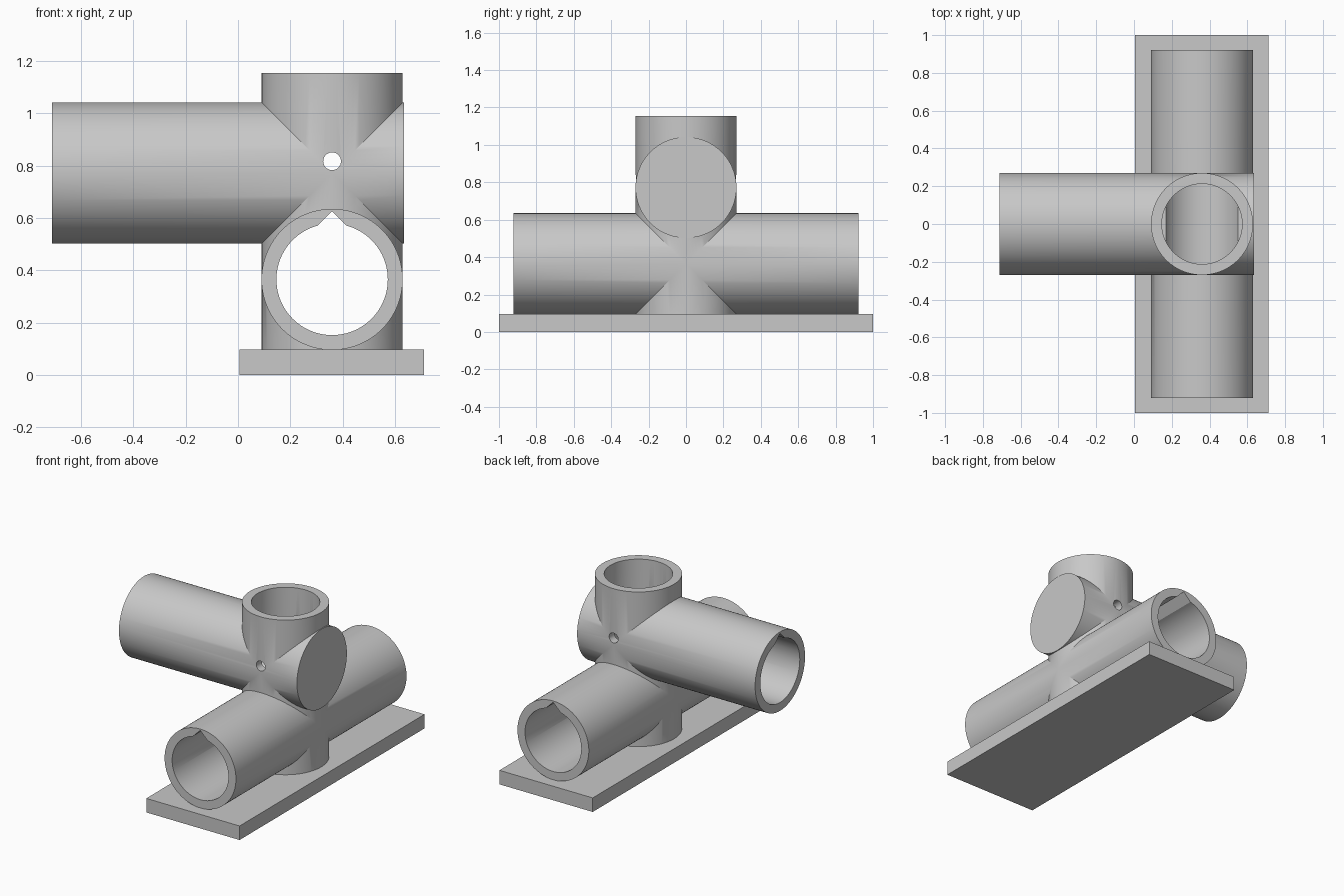
import bpy, math
from mathutils import Matrix, Vector

if "Cube" in bpy.data.objects:
    bpy.data.objects.remove(bpy.data.objects["Cube"])

CX, Y_AXIS, X_AXIS = 0.36, 0.365, 0.772   # junction x, heights of the two pipe axes
R_OUT, R_IN = 0.27, 0.213

grey = bpy.data.materials.new("grey")
grey.diffuse_color = (0.58, 0.58, 0.58, 1)
grey.use_nodes = True
grey.node_tree.nodes["Principled BSDF"].inputs["Base Color"].default_value = grey.diffuse_color


def tube(name, start, end, radius, sides=96):
    """Solid cylinder between two points."""
    a, b = Vector(start), Vector(end)
    rot = (b - a).to_track_quat('Z', 'Y').to_euler()
    bpy.ops.mesh.primitive_cylinder_add(vertices=sides, radius=radius, depth=(b - a).length,
                                        location=(a + b) / 2, rotation=rot)
    ob = bpy.context.object
    ob.name = name
    return ob


def box(name, low, high, turn=None):
    """Box between two corners, optionally turned 45 degrees about an axis."""
    low, high = Vector(low), Vector(high)
    bpy.ops.mesh.primitive_cube_add(size=1, location=(0, 0, 0))
    ob = bpy.context.object
    ob.name = name
    m = Matrix.Diagonal((*(high - low), 1))
    if turn:
        m = Matrix.Rotation(math.radians(45), 4, turn) @ m
    ob.data.transform(Matrix.Translation((low + high) / 2) @ m)
    return ob


def combine(target, other, operation):
    mod = target.modifiers.new("bool", 'BOOLEAN')
    mod.operation, mod.object, mod.solver = operation, other, 'EXACT'
    bpy.context.view_layer.objects.active = target
    bpy.ops.object.modifier_apply(modifier=mod.name)
    bpy.data.objects.remove(other, do_unlink=True)


# base plate
base = box("base_plate", (0.006, -1, 0), (0.712, 1, 0.096))

# three crossing pipes
pipes = tube("pipe_junction", (CX, -0.922, Y_AXIS), (CX, 0.922, Y_AXIS), R_OUT)
combine(pipes, tube("side_pipe", (-0.712, 0, X_AXIS), (0.635, 0, X_AXIS), R_OUT), 'UNION')
combine(pipes, tube("upright_pipe", (CX, 0, 0.09), (CX, 0, 1.154), R_OUT), 'UNION')

# bores and keyways: each axis is merged into one cutter first
# long pipe open at both ends, side pipe closed at the right, upright closed at the bottom
h = 0.0707   # half side of the square keyway
long_bore = tube("long_bore", (CX, -1.1, Y_AXIS), (CX, 1.1, Y_AXIS), R_IN)
combine(long_bore, box("long_keyway", (CX - h, -1.15, Y_AXIS + 0.161 - h),
                       (CX + h, 1.15, Y_AXIS + 0.161 + h), 'Y'), 'UNION')
side_bore = tube("side_bore", (-0.9, 0, X_AXIS), (0.575, 0, X_AXIS), R_IN)
combine(side_bore, box("side_keyway", (-0.95, -h, X_AXIS + 0.161 - h),
                       (0.5, h, X_AXIS + 0.161 + h), 'X'), 'UNION')
upright_bore = tube("upright_bore", (CX, 0, 0.27), (CX, 0, 1.3), R_IN - 0.0006)
pin_hole = tube("pin_hole", (CX, -0.5, 0.817), (CX, 0.5, 0.817), 0.034, 32)
for cut in (long_bore, side_bore, upright_bore, pin_hole):
    combine(pipes, cut, 'DIFFERENCE')

for ob in (base, pipes):
    ob.data.materials.clear()
    ob.data.materials.append(grey)
    for p in ob.data.polygons:
        p.material_index = 0

# smooth the round walls, keep the rims sharp
bpy.ops.object.select_all(action='DESELECT')
pipes.select_set(True)
bpy.context.view_layer.objects.active = pipes
bpy.ops.object.shade_smooth_by_angle(angle=math.radians(25))
